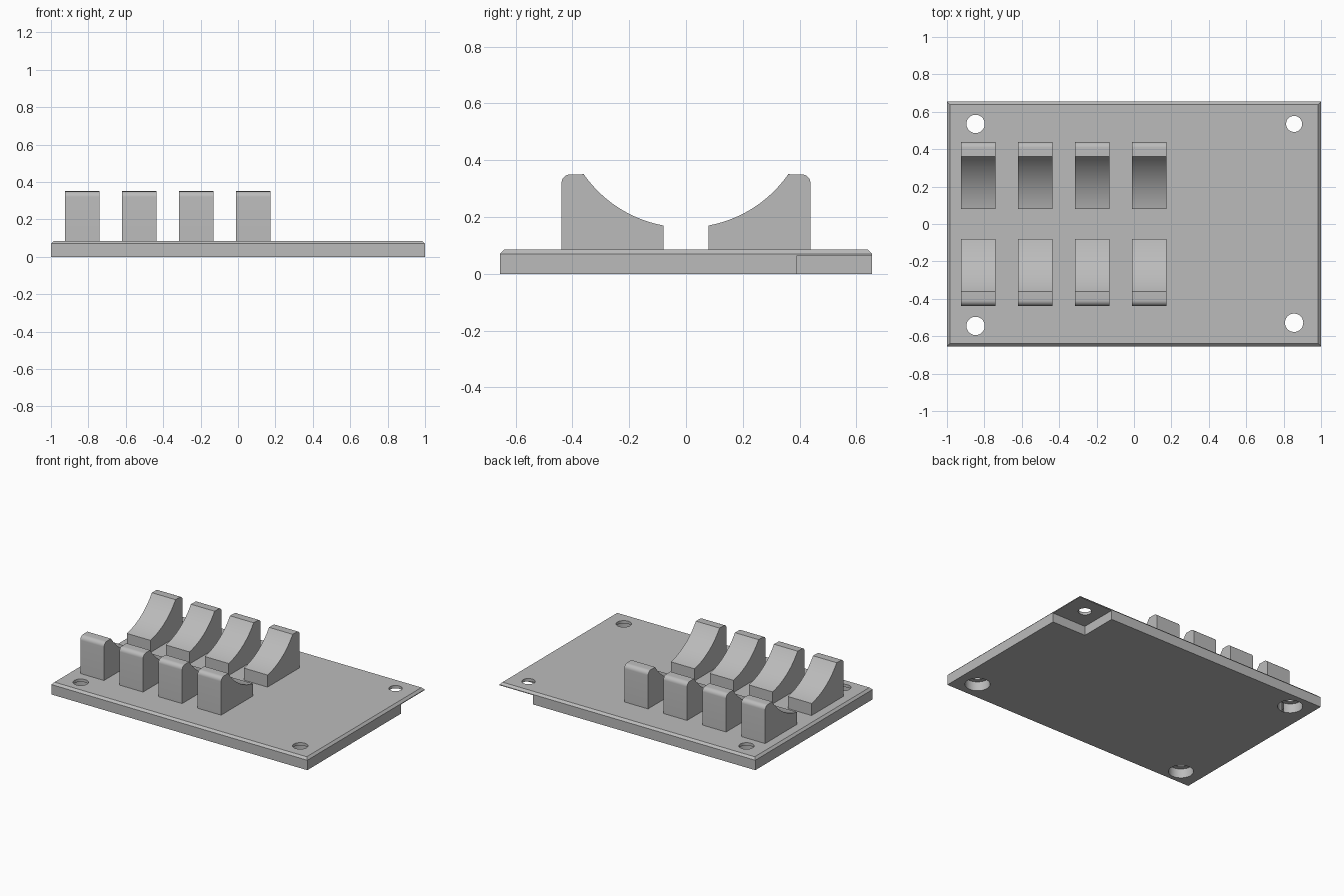
import bpy, bmesh, math

if "Cube" in bpy.data.objects:
    bpy.data.objects.remove(bpy.data.objects["Cube"], do_unlink=True)

grey = bpy.data.materials.new("plain grey")
grey.use_nodes = True
GREY = (0.5, 0.5, 0.5, 1)
grey.diffuse_color = GREY
grey.node_tree.nodes["Principled BSDF"].inputs["Base Color"].default_value = GREY


def make_object(name, bm):
    bmesh.ops.recalc_face_normals(bm, faces=bm.faces)
    mesh = bpy.data.meshes.new(name)
    bm.to_mesh(mesh)
    bm.free()
    mesh.materials.append(grey)
    obj = bpy.data.objects.new(name, mesh)
    bpy.context.collection.objects.link(obj)
    return obj


def box(low, high):
    bm = bmesh.new()
    bmesh.ops.create_cube(bm, size=1)
    for v in bm.verts:
        v.co = [a if c < 0 else b for c, a, b in zip(v.co, low, high)]
    return bm


def cylinder(x, y, radius, low, high):
    bm = bmesh.new()
    bmesh.ops.create_cone(bm, cap_ends=True, segments=48,
                          radius1=radius, radius2=radius, depth=high - low)
    bmesh.ops.translate(bm, verts=bm.verts, vec=(x, y, (low + high) / 2))
    return bm


def cut(target, bm):
    cutter = make_object("cutter", bm)
    cutter.hide_render = True
    mod = target.modifiers.new("cut", 'BOOLEAN')
    mod.operation = 'DIFFERENCE'
    mod.solver = 'EXACT'
    mod.object = cutter
    bpy.context.view_layer.objects.active = target
    bpy.ops.object.modifier_apply(modifier=mod.name)
    bpy.data.objects.remove(cutter, do_unlink=True)


def smooth(obj):
    bpy.ops.object.select_all(action='DESELECT')
    obj.select_set(True)
    bpy.context.view_layer.objects.active = obj
    bpy.ops.object.shade_smooth_by_angle(angle=math.radians(25))


# Base plate with a chamfered top rim
HALF_Y, TOP, LEDGE = 0.655, 0.085, 0.065
bm = box((-1, -HALF_Y, 0), (1, HALF_Y, TOP))
rim = [e for e in bm.edges if all(v.co.z > 0.05 for v in e.verts)]
bmesh.ops.bevel(bm, geom=rim, offset=0.015, segments=1, affect='EDGES')
base = make_object("base_plate", bm)

# Corner recess under the plate
cut(base, box((0.735, 0.39, -0.1), (1.1, 0.8, LEDGE)))

# Screw holes, three of them counterbored from below
for x, y, radius, bored in ((-0.847, 0.535, 0.049, True),
                            (-0.847, -0.545, 0.049, True),
                            (0.856, -0.528, 0.049, True),
                            (0.856, 0.535, 0.043, False)):
    cut(base, cylinder(x, y, radius, -0.1, 0.2))
    if bored:
        cut(base, cylinder(x, y, 0.08, -0.1, LEDGE))
smooth(base)

# Cradle profile: straight back, rounded outer top, concave inner face
INNER, SHELF, OUTER, HIGH, ROUND = 0.08, 0.36, 0.438, 0.35, 0.03
ARC_Z, ARC_R = 0.602, 0.439
profile = [(INNER, TOP - 0.005)]
a0, a1 = math.asin(INNER / ARC_R), math.asin(SHELF / ARC_R)
for i in range(25):
    a = a0 + (a1 - a0) * i / 24
    profile.append((ARC_R * math.sin(a), ARC_Z - ARC_R * math.cos(a)))
for i in range(9):
    a = math.pi / 2 * (1 - i / 8)
    profile.append((OUTER - ROUND + ROUND * math.cos(a),
                    HIGH - ROUND + ROUND * math.sin(a)))
profile.append((OUTER, TOP - 0.005))

# Four pairs of cradle blocks facing each other
for n in range(4):
    x = -0.925 + 0.305 * n
    for side, label in ((-1, "front"), (1, "back")):
        bm = bmesh.new()
        face = bm.faces.new([bm.verts.new((x, side * y, z)) for y, z in profile])
        ext = bmesh.ops.extrude_face_region(bm, geom=[face])
        moved = [g for g in ext["geom"] if isinstance(g, bmesh.types.BMVert)]
        bmesh.ops.translate(bm, verts=moved, vec=(0.185, 0, 0))
        smooth(make_object(f"{label}_cradle_{n + 1}", bm))
